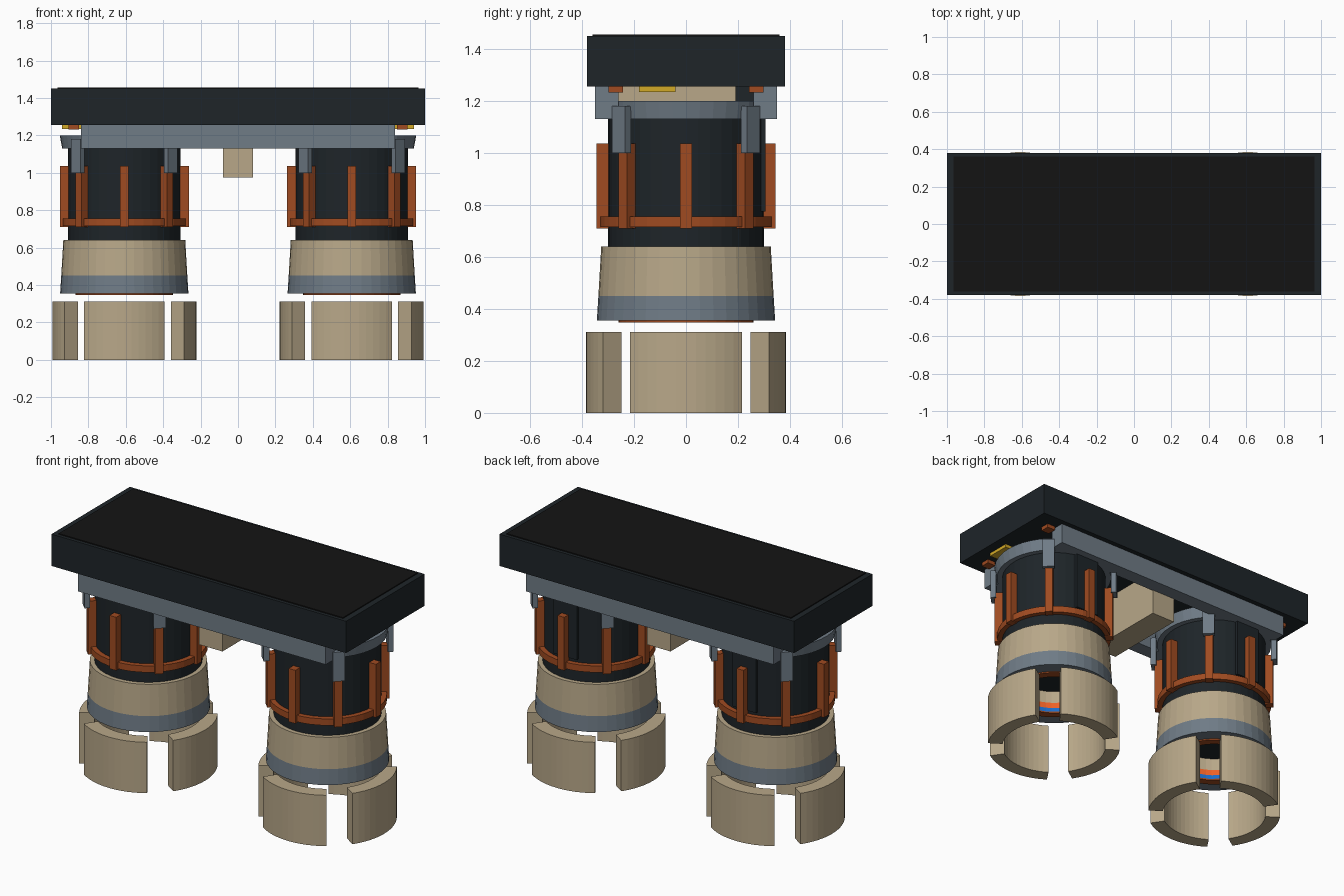
import bpy, bmesh
from math import sin, cos, pi, radians

if "Cube" in bpy.data.objects:
    bpy.data.objects.remove(bpy.data.objects["Cube"])


def material(name, rgb):
    m = bpy.data.materials.new(name)
    m.diffuse_color = (*rgb, 1)
    m.use_nodes = True
    m.node_tree.nodes["Principled BSDF"].inputs["Base Color"].default_value = m.diffuse_color
    return m


DARK = material("charcoal", (0.013, 0.018, 0.022))
BLACK = material("black", (0.007, 0.007, 0.007))
BEIGE = material("beige", (0.48, 0.39, 0.25))
SLATE = material("slate", (0.16, 0.20, 0.24))
RUST = material("rust", (0.35, 0.07, 0.015))
ORANGE = material("orange", (0.85, 0.12, 0.02))
BLUE = material("blue", (0.01, 0.15, 0.6))
YELLOW = material("yellow", (0.65, 0.40, 0.02))


def finish(name, bm, mat):
    bmesh.ops.remove_doubles(bm, verts=bm.verts, dist=1e-5)
    bmesh.ops.recalc_face_normals(bm, faces=bm.faces)
    me = bpy.data.meshes.new(name)
    bm.to_mesh(me)
    bm.free()
    me.materials.append(mat)
    ob = bpy.data.objects.new(name, me)
    bpy.context.collection.objects.link(ob)
    return ob


def box(name, x, y, z, mat, origin=(0, 0), angle=0):
    """Box from (min, max) ranges, turned about the vertical axis at origin."""
    bm = bmesh.new()
    bmesh.ops.create_cube(bm, size=1)
    for v in bm.verts:
        v.co = [(r[0] + r[1]) / 2 + c * (r[1] - r[0]) for r, c in zip((x, y, z), v.co)]
    ob = finish(name, bm, mat)
    ob.location = (*origin, 0)
    ob.rotation_euler.z = angle
    return ob


def lathe(name, profile, mat, cx, start=0, sweep=2 * pi, n=40):
    """Closed (radius, z) profile swept about a vertical axis at x = cx."""
    bm = bmesh.new()
    full = sweep > 6.28
    rings = []
    for i in range(n if full else n + 1):
        a = start + sweep * i / n
        rings.append([bm.verts.new((r * cos(a), r * sin(a), z)) for r, z in profile])
    k = len(profile)
    for i in range(n):
        p, q = rings[i], rings[(i + 1) % len(rings)]
        for j in range(k):
            if profile[j][0] + profile[(j + 1) % k][0] > 0:
                bm.faces.new((p[j], q[j], q[(j + 1) % k], p[(j + 1) % k]))
    if not full:
        bm.faces.new(rings[0])
        bm.faces.new(rings[-1])
    ob = finish(name, bm, mat)
    ob.location.x = cx
    return ob


def tube(name, r0, r1, z0, z1, mat, cx, **kw):
    return lathe(name, [(r0, z0), (r1, z0), (r1, z1), (r0, z1)], mat, cx, **kw)


# Top housing, beams and central block
box("housing", (-1, 1), (-.38, .38), (1.255, 1.45), DARK)
box("top_panel", (-.965, .965), (-.36, .36), (1.45, 1.456), BLACK)
for s, side in ((-1, "front"), (1, "back")):
    box(side + "_beam", (-.84, .84), sorted((s * .26, s * .35)), (1.13, 1.255), SLATE)
box("center_block", (-.08, .08), (-.265, .265), (.975, 1.255), BEIGE)

for s, side in ((-1, "left_"), (1, "right_")):
    cx = s * .608

    # Barrel core, mounting flange and rear rib
    lathe(side + "barrel_core", [(0, .49), (.30, .49), (.30, 1.14), (0, 1.14)], DARK, cx)
    lathe(side + "flange", [(0, 1.13), (.332, 1.13), (.345, 1.2), (0, 1.2)], SLATE, cx)
    box(side + "rear_rib", (-.08, .08), (.19, .305), (.775, 1.255), DARK, (cx, 0))

    # Cage: ring with eight fins, plus four clips on the diagonals
    tube(side + "cage_ring", .295, .33, .715, .755, RUST, cx)
    for i in range(8):
        box(side + "cage_fin", (.295, .345), (-.023, .023), (.71, 1.037), RUST,
            (cx, 0), i * pi / 4)
    for i in range(4):
        box(side + "clip", (.335, .367), (-.035, .035), (1.0, 1.18), SLATE,
            (cx, 0), (i + .5) * pi / 2)

    # Tapered nozzle with a hollow, colour-banded throat
    lathe(side + "nozzle", [(.21, .45), (.337, .45), (.326, .64), (.21, .64)], BEIGE, cx)
    lathe(side + "nozzle_band", [(.225, .355), (.343, .355), (.337, .45), (.225, .45)], SLATE, cx)
    tube(side + "throat_beige", .21, .225, .415, .45, BEIGE, cx)
    tube(side + "throat_orange", .21, .225, .38, .415, ORANGE, cx)
    tube(side + "throat_blue", .21, .225, .355, .38, BLUE, cx)
    tube(side + "throat_rim", .21, .26, .347, .357, RUST, cx)

    # Four curved petals around the base
    for i in range(4):
        tube(side + "base_petal", .30, .385, 0, .312, BEIGE, cx,
             start=i * pi / 2 - radians(34), sweep=radians(68), n=12)

    # Small pads under the housing
    box(side + "yellow_pad", sorted((s * .80, s * .94)), (-.18, -.04), (1.235, 1.256), YELLOW)
    for y in (-.27, .27):
        box(side + "rust_pad", sorted((s * .85, s * .905)), (y - .028, y + .028),
            (1.232, 1.256), RUST)
